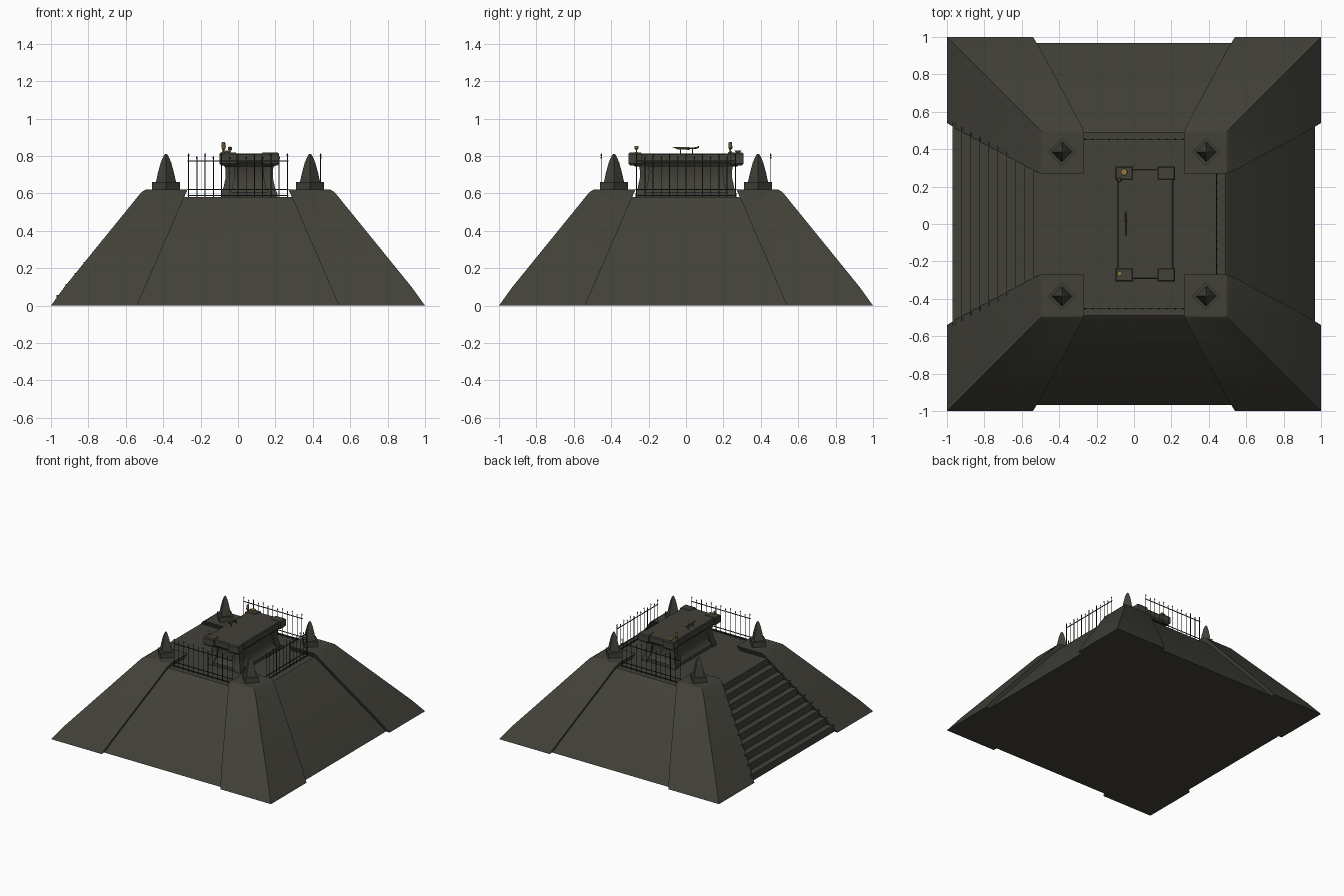
import bpy, bmesh, math

if "Cube" in bpy.data.objects:
    bpy.data.objects.remove(bpy.data.objects["Cube"])


def material(name, r, g, b):
    m = bpy.data.materials.new(name)
    m.diffuse_color = (r, g, b, 1)
    m.use_nodes = True
    m.node_tree.nodes["Principled BSDF"].inputs["Base Color"].default_value = m.diffuse_color
    return m


STONE = material("dark_stone", 0.054, 0.052, 0.040)
IRON = material("black_iron", 0.022, 0.022, 0.019)
GOLD = material("old_gold", 0.30, 0.19, 0.05)
BRONZE = material("dull_bronze", 0.12, 0.09, 0.035)


def rings(bm, loops):
    """Skin a stack of equal-length point loops and cap both ends."""
    vs = [[bm.verts.new(p) for p in loop] for loop in loops]
    n = len(vs[0])
    for a, b in zip(vs, vs[1:]):
        for i in range(n):
            j = (i + 1) % n
            bm.faces.new((a[i], a[j], b[j], b[i]))
    bm.faces.new(vs[0][::-1])
    bm.faces.new(vs[-1])


def loft(bm, levels):
    """Stack of rectangles given as (x0, x1, y0, y1, z)."""
    rings(bm, [[(x0, y0, z), (x1, y0, z), (x1, y1, z), (x0, y1, z)]
               for x0, x1, y0, y1, z in levels])


def box(bm, x0, x1, y0, y1, z0, z1):
    loft(bm, [(x0, x1, y0, y1, z0), (x0, x1, y0, y1, z1)])


def lathe(bm, x, y, profile, n):
    """Turned form from (radius, z) pairs with n sides."""
    rings(bm, [[(x + r * math.cos(math.tau * i / n), y + r * math.sin(math.tau * i / n), z)
                for i in range(n)] for r, z in profile])


def finish(bm, name, mat, smooth=False):
    bmesh.ops.recalc_face_normals(bm, faces=bm.faces[:])
    me = bpy.data.meshes.new(name)
    bm.to_mesh(me)
    bm.free()
    me.materials.append(mat)
    ob = bpy.data.objects.new(name, me)
    bpy.context.collection.objects.link(ob)
    if smooth:
        bpy.ops.object.select_all(action='DESELECT')
        ob.select_set(True)
        bpy.context.view_layer.objects.active = ob
        bpy.ops.object.shade_smooth_by_angle(angle=math.radians(32))
    return ob


CORNERS = [(sx, sy) for sx in (-1, 1) for sy in (-1, 1)]
DECK = 0.58

# pyramid core, set back on the stair side
bm = bmesh.new()
loft(bm, [(-0.90, 0.967, -0.967, 0.967, 0), (-0.82, 0.90, -0.90, 0.90, 0.09),
          (-0.45, 0.51, -0.51, 0.51, 0.565), (-0.44, 0.49, -0.49, 0.49, DECK)])
finish(bm, "pyramid_core", STONE, True)

# corner buttresses
bm = bmesh.new()
for sx, sy in CORNERS:
    loft(bm, [(sx * a, sx * b, sy * a, sy * b, z) for a, b, z in
              ((0.54, 1.0, 0), (0.496, 0.928, 0.1), (0.277, 0.518, 0.605), (0.27, 0.495, 0.62))])
finish(bm, "corner_buttresses", STONE, True)

# stairs on the left side, narrowing upward
bm = bmesh.new()
for i in range(10):
    z = DECK * i / 10
    w = 0.54 - 0.27 * z / 0.62
    box(bm, -0.97 + 0.048 * i, -0.35, -w, w, z, z + DECK / 10)
finish(bm, "stairs", STONE)

# obelisks on diamond plinths
bm = bmesh.new()
for sx, sy in CORNERS:
    x, y = sx * 0.385, sy * 0.385
    lathe(bm, x, y, [(0.074, 0.615), (0.074, 0.662)], 4)
    lathe(bm, x, y, [(0.054, 0.66), (0.043, 0.71), (0.028, 0.765),
                     (0.013, 0.80), (0.003, 0.812)], 4)
finish(bm, "obelisks", STONE)

# spiked fences on front, back and right
for name, side in (("front_fence", 0), ("back_fence", 1), ("right_fence", 2)):
    bm = bmesh.new()
    at = (-0.453, 0.453, 0.442)[side]
    for i in range(13):
        t = -0.264 + 0.044 * i
        x, y = (at, t) if side == 2 else (t, at)
        top = 0.80 if i % 2 == 0 else 0.785
        lathe(bm, x, y, [(0.0025, DECK), (0.0025, top), (0.005, top + 0.004),
                         (0.0005, top + 0.016)], 6)
    for z in (0.59, 0.622, 0.773):
        h = 0.0025
        if side == 2:
            box(bm, at - h, at + h, -0.27, 0.27, z - h, z + h)
        else:
            box(bm, -0.27, 0.27, at - h, at + h, z - h, z + h)
    finish(bm, name, IRON)

# altar: flared body, corner legs, slab and corner bosses
CX = 0.06


def centred(hx, hy, z):
    return (CX - hx, CX + hx, -hy, hy, z)


bm = bmesh.new()
loft(bm, [centred(*p) for p in ((0.142, 0.262, DECK), (0.142, 0.262, 0.605),
                               (0.128, 0.247, 0.62), (0.115, 0.235, 0.66),
                               (0.112, 0.232, 0.72), (0.125, 0.25, 0.76))])
finish(bm, "altar_body", STONE, True)

bm = bmesh.new()
for sx, sy in CORNERS:
    loft(bm, [(CX + sx * (o - 0.05), CX + sx * o, sy * (o + 0.07), sy * (o + 0.12), z)
              for o, z in ((0.15, DECK), (0.15, 0.60), (0.138, 0.63),
                           (0.127, 0.68), (0.126, 0.72), (0.133, 0.76))])
finish(bm, "altar_legs", STONE, True)

bm = bmesh.new()
loft(bm, [centred(*p) for p in ((0.135, 0.275, 0.745), (0.15, 0.294, 0.765),
                               (0.15, 0.294, 0.808), (0.144, 0.288, 0.814))])
finish(bm, "altar_slab", STONE)

bm = bmesh.new()
for sx, sy in CORNERS:
    loft(bm, [(CX + sx * (0.065 + d), CX + sx * (0.16 - d), sy * (0.235 + d), sy * (0.308 - d), z)
              for d, z in ((0.012, 0.748), (0, 0.76), (0, 0.811), (0.006, 0.818))])
finish(bm, "altar_corner_bosses", STONE)

# ritual vessels
TOP = 0.814


def vessel(name, x, y, mat, profile):
    bm = bmesh.new()
    lathe(bm, x, y, [(r, TOP + z) for r, z in profile], 14)
    finish(bm, name, mat, True)


vessel("tall_cup", -0.078, 0.237, BRONZE,
       [(0.012, 0), (0.012, 0.004), (0.005, 0.012), (0.005, 0.02),
        (0.011, 0.028), (0.010, 0.055), (0.007, 0.062)])
vessel("goblet", -0.077, -0.265, GOLD,
       [(0.011, 0), (0.010, 0.004), (0.003, 0.009), (0.003, 0.018),
        (0.010, 0.025), (0.012, 0.04)])
vessel("bowl", -0.053, 0.278, GOLD,
       [(0.008, 0), (0.010, 0.004), (0.018, 0.014), (0.017, 0.016)])

# dagger on a small stand
bm = bmesh.new()
rings(bm, [[(-0.043 + w, y, z), (-0.043, y, z + h), (-0.043 - w, y, z), (-0.043, y, z - h)]
           for y, w, h, z in ((-0.072, 0.0005, 0.001, 0.848), (-0.045, 0.003, 0.006, 0.842),
                              (0.015, 0.003, 0.007, 0.840), (0.02, 0.004, 0.004, 0.840),
                              (0.055, 0.004, 0.005, 0.843), (0.07, 0.003, 0.005, 0.849))])
box(bm, -0.054, -0.032, 0.014, 0.02, 0.832, 0.849)
for y in (-0.03, 0.035):
    box(bm, -0.047, -0.039, y - 0.003, y + 0.003, TOP - 0.002, 0.838)
finish(bm, "dagger", BRONZE)
